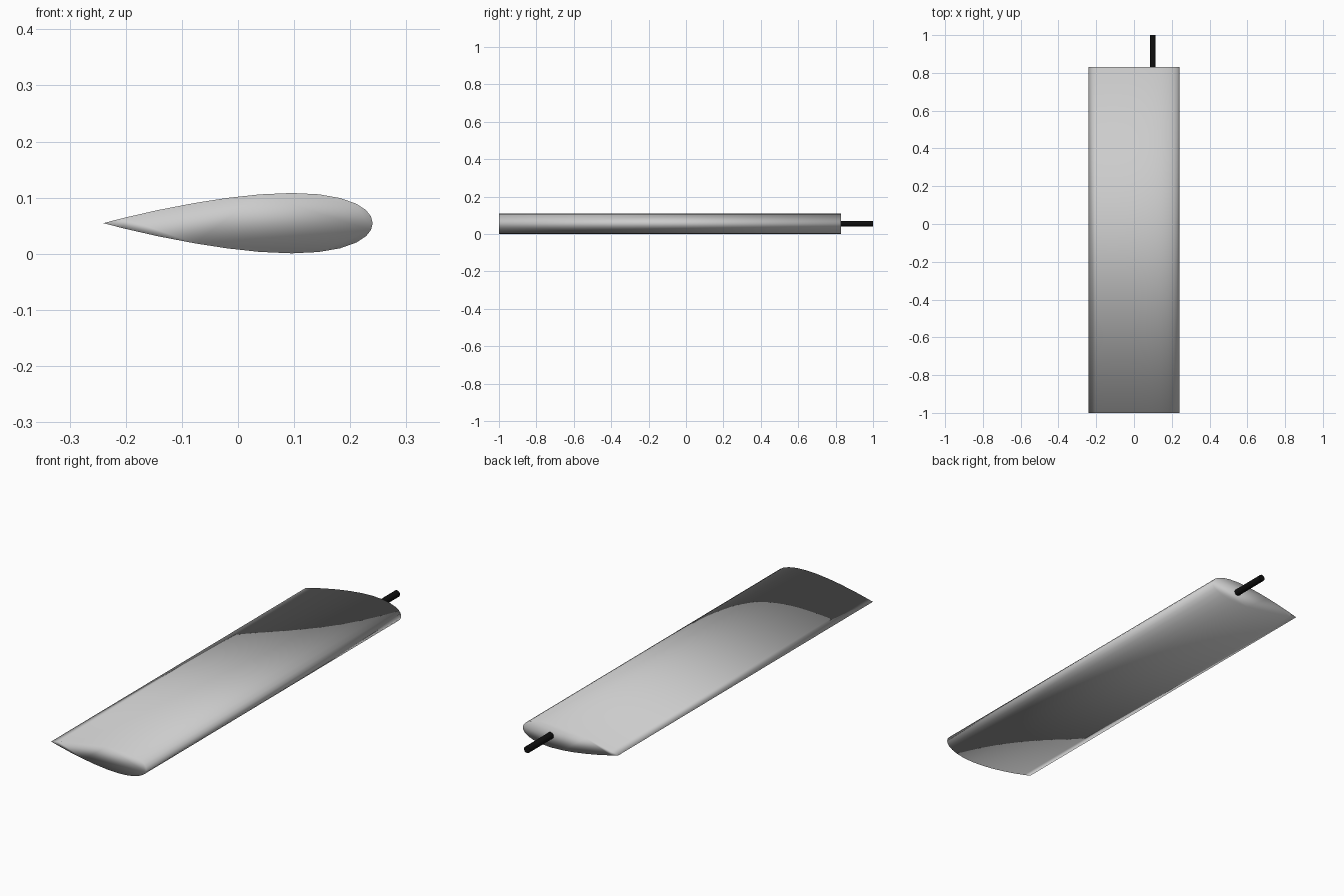
import bpy, bmesh, math

if "Cube" in bpy.data.objects:
    bpy.data.objects.remove(bpy.data.objects["Cube"])

CHORD, MID = 0.48, 0.0545
BLADE_Y0, BLADE_Y1 = -1.0, 0.83

# Symmetric foil: half thickness at fraction t from the rounded nose
def half_thickness(t):
    return 1.12 * CHORD * (0.2969 * math.sqrt(t) - 0.126 * t - 0.3516 * t**2
                           + 0.2843 * t**3 - 0.1036 * t**4)

stations = [0.006, 0.025, 0.06, 0.12, 0.2, 0.3, 0.42, 0.54, 0.66, 0.8, 0.925]
upper = [(CHORD * (0.5 - t), half_thickness(t)) for t in stations]
nose, tail = (CHORD / 2, 0), (-CHORD / 2, 0)
profile = [nose] + upper + [tail] + [(x, -z) for x, z in reversed(upper)]

# Foil blade, extruded along y, smooth all round including end caps
bm = bmesh.new()
face = bm.faces.new([bm.verts.new((x, BLADE_Y0, MID + z)) for x, z in profile])
ext = bmesh.ops.extrude_face_region(bm, geom=[face], use_keep_orig=True)
moved = [g for g in ext["geom"] if isinstance(g, bmesh.types.BMVert)]
bmesh.ops.translate(bm, verts=moved, vec=(0, BLADE_Y1 - BLADE_Y0, 0))
bmesh.ops.recalc_face_normals(bm, faces=bm.faces)
for f in bm.faces:
    f.smooth = True
mesh = bpy.data.meshes.new("foil_blade")
bm.to_mesh(mesh)
bm.free()
bpy.context.collection.objects.link(bpy.data.objects.new("foil_blade", mesh))

# Black pivot shaft at the back end
black = bpy.data.materials.new("black")
black.diffuse_color = (0.005, 0.005, 0.005, 1)
black.use_nodes = True
black.node_tree.nodes["Principled BSDF"].inputs["Base Color"].default_value = black.diffuse_color
bpy.ops.mesh.primitive_cylinder_add(vertices=24, radius=0.015, depth=1 - BLADE_Y1,
                                    location=(0.1, (1 + BLADE_Y1) / 2, MID),
                                    rotation=(math.pi / 2, 0, 0))
shaft = bpy.context.object
shaft.name = "pivot_shaft"
shaft.data.materials.append(black)
bpy.ops.object.shade_smooth_by_angle()
